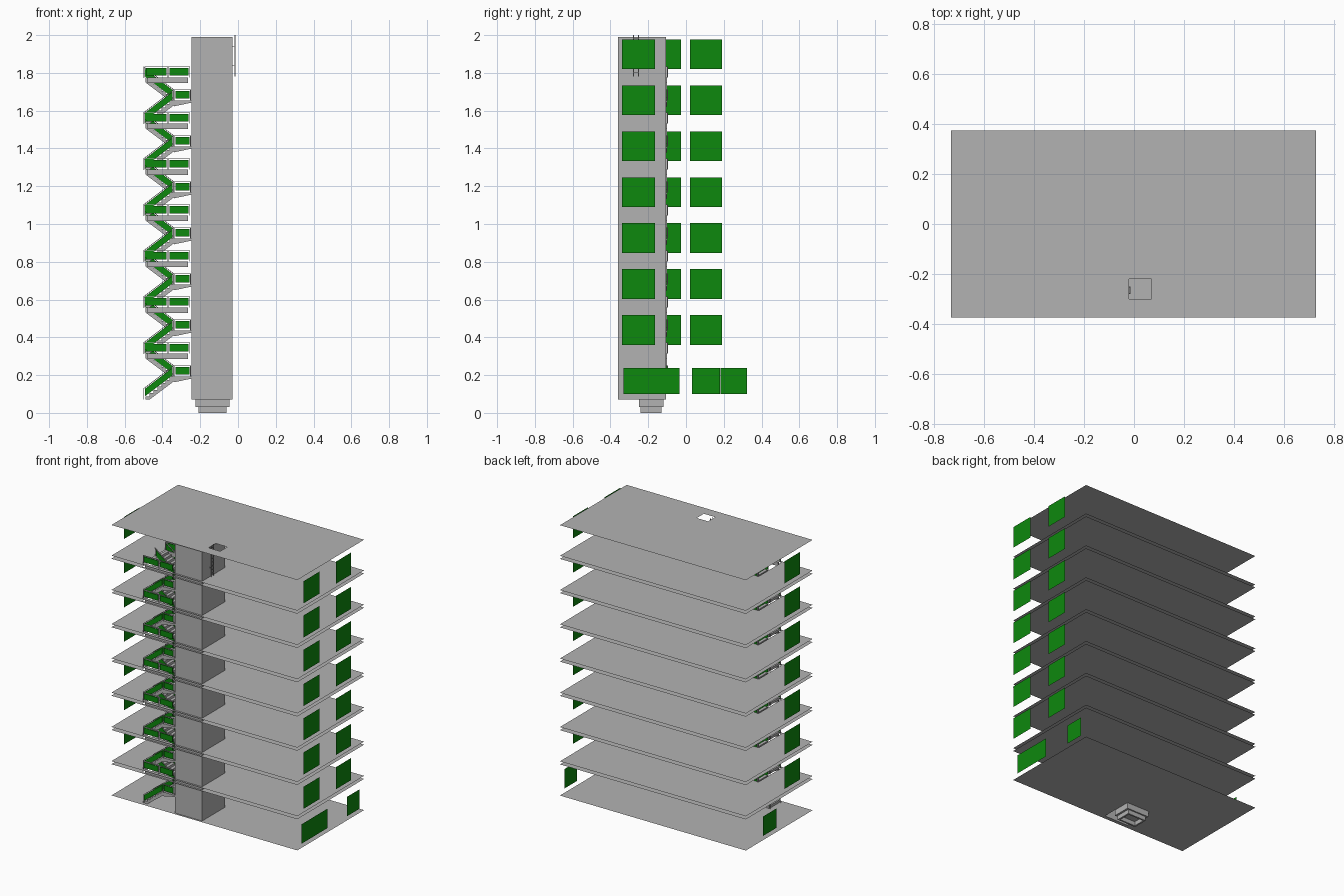
import bpy
import bmesh

cube = bpy.data.objects.get("Cube")
if cube:
    bpy.data.objects.remove(cube)

BASE, RISE, SLAB, FLOORS = 0.07, 0.2435, 0.022, 7


def material(name, color):
    mat = bpy.data.materials.new(name)
    mat.use_nodes = True
    mat.diffuse_color = color
    mat.node_tree.nodes["Principled BSDF"].inputs["Base Color"].default_value = color
    return mat


GRAY = material("concrete gray", (0.45, 0.45, 0.45, 1))
GREEN = material("panel green", (0.004, 0.25, 0.004, 1))


def finish(name, bm, mat, repeat=1):
    """Turn a bmesh into an object, optionally stacked once per storey."""
    mesh = bpy.data.meshes.new(name)
    bm.to_mesh(mesh)
    bm.free()
    obj = bpy.data.objects.new(name, mesh)
    bpy.context.collection.objects.link(obj)
    mesh.materials.append(mat)
    if repeat > 1:
        mod = obj.modifiers.new("storeys", "ARRAY")
        mod.count = repeat
        mod.use_relative_offset = False
        mod.use_constant_offset = True
        mod.constant_offset_displace = (0, 0, RISE)
    return obj


def prism(bm, profile, y0, y1):
    """Extrude an x-z profile from y0 to y1."""
    a = [bm.verts.new((x, y0, z)) for x, z in profile]
    b = [bm.verts.new((x, y1, z)) for x, z in profile]
    faces = [bm.faces.new(a), bm.faces.new(b[::-1])]
    for i in range(len(a)):
        j = (i + 1) % len(a)
        faces.append(bm.faces.new((a[j], a[i], b[i], b[j])))
    bmesh.ops.recalc_face_normals(bm, faces=faces)


def box(bm, x0, x1, y0, y1, z0, z1):
    prism(bm, [(x0, z0), (x1, z0), (x1, z1), (x0, z1)], y0, y1)


def tube(bm, x0, x1, y0, y1, z0, z1, t):
    """Four walls, open above and below."""
    box(bm, x0, x1, y0, y0 + t, z0, z1)
    box(bm, x0, x1, y1 - t, y1, z0, z1)
    box(bm, x0, x0 + t, y0 + t, y1 - t, z0, z1)
    box(bm, x1 - t, x1, y0 + t, y1 - t, z0, z1)


def sheet(name, z, hole, repeat=1):
    """Thin floor sheet with one rectangular opening."""
    bm = bmesh.new()
    xs = (-0.733, hole[0], hole[1], 0.729)
    ys = (-0.375, hole[2], hole[3], 0.375)
    grid = [[bm.verts.new((x, y, z)) for y in ys] for x in xs]
    for i in range(3):
        for j in range(3):
            if (i, j) != (1, 1):
                bm.faces.new((grid[i][j], grid[i + 1][j],
                              grid[i + 1][j + 1], grid[i][j + 1]))
    finish(name, bm, GRAY, repeat)


# Floors and ceilings
shaft = (-0.245, -0.03, -0.36, -0.105)
well = (-0.5, -0.03, -0.36, -0.1)
sheet("ground_floor", BASE, shaft)
sheet("upper_floors", BASE + RISE, well, FLOORS)
sheet("ceilings", BASE + RISE - SLAB, well, FLOORS)
sheet("roof", 1.992, (-0.02, 0.07, -0.30, -0.22))

# Lift shaft, cabin and pit frame
bm = bmesh.new()
tube(bm, *shaft, BASE, 1.991, 0.012)
finish("lift_shaft", bm, GRAY)
bm = bmesh.new()
box(bm, -0.225, -0.045, -0.25, -0.12, 0.03, 0.2)
finish("lift_cabin", bm, GRAY)
bm = bmesh.new()
tube(bm, -0.21, -0.06, -0.24, -0.13, 0, 0.03, 0.012)
finish("pit_frame", bm, GRAY)

# Window panels
def window(name, x, y0, y1, z0, z1, repeat=1):
    bm = bmesh.new()
    corners = [(x, y0, z0), (x, y1, z0), (x, y1, z1), (x, y0, z1)]
    if x < 0:
        corners.reverse()
    bm.faces.new([bm.verts.new(c) for c in corners])
    finish(name, bm, GREEN, repeat)


window("right_front_windows", 0.755, -0.34, -0.165, 0.36, 0.517, FLOORS)
window("right_back_windows", 0.755, 0.02, 0.19, 0.36, 0.517, FLOORS)
window("left_windows", -0.755, -0.2, -0.027, 0.36, 0.517, FLOORS)
window("ground_wide_window", 0.73, -0.33, -0.035, 0.1, 0.238)
window("ground_right_window", 0.73, 0.183, 0.322, 0.1, 0.238)
window("ground_left_window", -0.733, 0.033, 0.18, 0.1, 0.238)

# Stair flights
STEPS, X0, X1 = 7, -0.49, -0.34
MID, TOP = BASE + RISE / 2, BASE + RISE


def flight(name, xa, xb, za, zb, y0, y1):
    bm = bmesh.new()
    dx, dz = (xb - xa) / STEPS, (zb - za) / STEPS
    profile = [(xa, za)]
    for i in range(STEPS):
        profile += [(xa + i * dx, za + (i + 1) * dz),
                    (xa + (i + 1) * dx, za + (i + 1) * dz)]
    profile += [(xb, zb - 0.025), (xa + dx, za)]
    prism(bm, profile, y0, y1)
    finish(name, bm, GRAY, FLOORS)


flight("lower_flights", X0, X1, BASE, MID, -0.35, -0.235)
flight("upper_flights", X1, X0, MID, TOP, -0.22, -0.105)

# Half landings and the edge beams at each floor
bm = bmesh.new()
prism(bm, [(X1, MID), (-0.245, MID), (-0.245, MID - 0.01), (X1, MID - 0.03)],
      -0.355, -0.1)
finish("half_landings", bm, GRAY, FLOORS)
bm = bmesh.new()
for y in (-0.36, -0.11):
    box(bm, -0.48, -0.265, y, y + 0.01, TOP - 0.028, TOP)
finish("edge_beams", bm, GRAY, FLOORS)


# Railings: green infill, thin posts and handrail
def railing(name, x0, x1, z0, z1, y):
    panel, frame = bmesh.new(), bmesh.new()
    slope = (z1 - z0) / (x1 - x0)

    def strip(bm, a, b, low, high, half):
        za, zb = z0 + (a - x0) * slope, z0 + (b - x0) * slope
        prism(bm, [(a, za + low), (b, zb + low), (b, zb + high), (a, za + high)],
              y - half, y + half)

    strip(panel, x0 + 0.008, x1 - 0.008, 0.012, 0.052, 0.002)
    strip(frame, x0, x1, 0.056, 0.06, 0.003)
    for x in (x0, x1 - 0.003):
        strip(frame, x, x + 0.003, 0, 0.056, 0.0015)
    finish(name + "_panels", panel, GREEN, FLOORS)
    finish(name + "_frames", frame, GRAY, FLOORS)


for side, y in (("front", -0.357), ("back", -0.098)):
    railing(side + "_floor_rail_outer", -0.495, -0.37, TOP, TOP, y)
    railing(side + "_floor_rail_inner", -0.37, -0.255, TOP, TOP, y)
    railing(side + "_landing_rail", X1, -0.25, MID, MID, y)
railing("lower_flight_outer_rail", -0.5, X1, BASE, MID, -0.352)
railing("lower_flight_inner_rail", -0.5, X1, BASE, MID, -0.236)
railing("upper_flight_inner_rail", -0.5, X1, TOP, MID, -0.219)
railing("upper_flight_outer_rail", -0.5, X1, TOP, MID, -0.103)

# Roof access ladder
bm = bmesh.new()
for y in (-0.278, -0.252):
    box(bm, -0.018, -0.014, y - 0.002, y + 0.002, 1.78, 2.0)
for i in range(8):
    z = 1.8 + i * 0.026
    box(bm, -0.018, -0.014, -0.278, -0.252, z, z + 0.003)
for z in (1.84, 1.94):
    for y in (-0.278, -0.252):
        box(bm, -0.03, -0.016, y - 0.0015, y + 0.0015, z, z + 0.003)
finish("roof_ladder", bm, GRAY)
